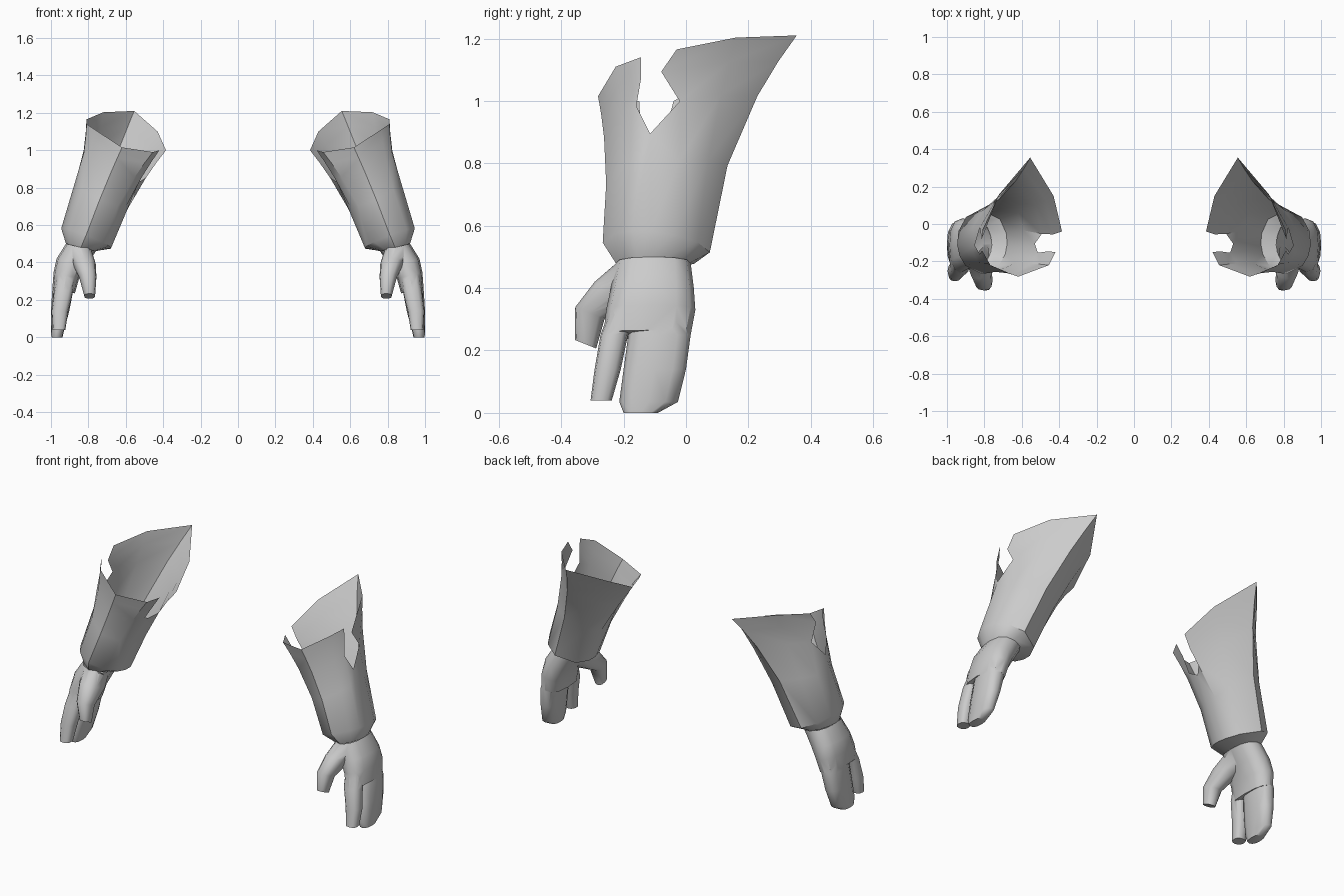
import bpy, bmesh
from math import sin, cos, radians, pi, copysign
from mathutils import Vector

if "Cube" in bpy.data.objects:
    bpy.data.objects.remove(bpy.data.objects["Cube"])


def make(name, bm):
    bmesh.ops.recalc_face_normals(bm, faces=bm.faces[:])
    me = bpy.data.meshes.new(name)
    bm.to_mesh(me)
    bm.free()
    ob = bpy.data.objects.new(name, me)
    bpy.context.collection.objects.link(ob)
    return ob


def apply_mods(ob):
    bpy.ops.object.select_all(action='DESELECT')
    bpy.context.view_layer.objects.active = ob
    ob.select_set(True)
    for m in list(ob.modifiers):
        bpy.ops.object.modifier_apply(modifier=m.name)


def finish(ob, angle):
    ob.modifiers.new("mirror", 'MIRROR').use_mirror_merge = False
    apply_mods(ob)
    bpy.ops.object.shade_smooth_by_angle(angle=radians(angle))


def loft(name, sections, tilt_x=0, tilt_y=0, n=12, square=0.8):
    """Closed loft through sections (z, centre x, radius x, centre y, radius y)."""
    bm = bmesh.new()
    rings = []
    for z, cx, rx, cy, ry in sections:
        ring = []
        for i in range(n):
            a = 2 * pi * i / n
            dx = rx * copysign(abs(cos(a)) ** square, cos(a))
            dy = ry * copysign(abs(sin(a)) ** square, sin(a))
            ring.append(bm.verts.new((cx + dx, cy + dy, z + tilt_x * dx + tilt_y * dy)))
        rings.append(ring)
    for a, b in zip(rings, rings[1:]):
        for i in range(n):
            j = (i + 1) % n
            bm.faces.new((a[i], a[j], b[j], b[i]))
    bm.faces.new(rings[0])
    bm.faces.new(rings[-1])
    return make(name, bm)


# Cuff: columns of hem angle and rim point; the two notch columns stop low
columns = [
    (-6, .852, -.115, .895), (19, .81, -.03, 1.165), (50, .72, .16, 1.203),
    (85, .555, .355, 1.21), (135, .43, .15, 1.10), (165, .385, -.04, 1.0),
    (184, .53, -.105, .83), (203, .42, -.15, 1.0), (230, .455, -.22, .99),
    (270, .62, -.282, 1.015), (312, .765, -.225, 1.11), (334, .81, -.145, 1.14),
]
notches = (0, 6)
shift = {1: (0, .0, -.055), 5: (0, -.02, -.02), 7: (0, -.01, .0), 11: (0, -.015, .0)}
rows = (0, .4, .72, .88, 1)


def axis(z):
    s = (z - .53) / .57
    return Vector((.81 - .21 * s, -.09 + .06 * s, z))


bm = bmesh.new()
cols, wrist = [], []
for i, (ang, x, y, z) in enumerate(columns):
    a = radians(ang)
    hem = Vector((.812 + .134 * cos(a), -.095 + .172 * sin(a), .528 + .052 * cos(a) - .018 * sin(a)))
    rim = Vector((x, y, z))
    wrist.append(bm.verts.new((.84 + .08 * cos(a), -.105 + .12 * sin(a), .48 + .02 * cos(a))))
    if i in notches:
        cols.append([bm.verts.new(hem), bm.verts.new(rim)])
        continue
    d0, d1 = hem - axis(hem.z), rim - axis(rim.z)
    pts = []
    for k, t in enumerate(rows):
        p = axis(hem.z + t * (rim.z - hem.z)) + d0.lerp(d1, t ** 2.2)
        if i in shift and k in (2, 3):
            p.y += shift[i][k - 1]
        pts.append(bm.verts.new(p))
    cols.append(pts)

for i in range(len(cols)):
    j = (i + 1) % len(cols)
    p, q = cols[i], cols[j]
    bm.faces.new((wrist[i], wrist[j], q[0], p[0]))
    bm.faces.new((p[0], q[0], q[1], p[1]))
    if i in notches:
        bm.faces.new((p[1], q[1], q[2]))
    elif j in notches:
        bm.faces.new((p[1], q[1], p[2]))
    else:
        for k in range(1, len(rows) - 1):
            bm.faces.new((p[k], q[k], q[k + 1], p[k + 1]))
cuff = make("gauntlet_cuff", bm)
finish(cuff, 40)

# Hand: palm joined with thumb, index finger and grouped fingers
hand = loft("hand", [(.48, .84, .08, -.105, .12), (.40, .89, .08, -.108, .133),
                     (.33, .918, .068, -.113, .143), (.25, .932, .06, -.125, .14)], tilt_x=.25)
parts = [
    loft("thumb", [(.455, .84, .06, -.15, .07), (.39, .822, .062, -.218, .075),
                   (.32, .803, .046, -.308, .047), (.22, .793, .029, -.322, .034)], tilt_y=-.4),
    loft("index_finger", [(.33, .92, .05, -.19, .055), (.25, .932, .051, -.23, .044),
                          (.14, .952, .045, -.251, .042), (.04, .957, .034, -.272, .034)]),
    loft("grouped_fingers", [(.32, .925, .055, -.085, .09), (.25, .937, .056, -.085, .1),
                             (.14, .951, .049, -.1, .1), (.035, .965, .035, -.12, .094),
                             (0, .968, .03, -.145, .055)]),
]
for part in parts:
    m = hand.modifiers.new(part.name, 'BOOLEAN')
    m.operation, m.solver, m.object = 'UNION', 'EXACT', part
apply_mods(hand)
for part in parts:
    bpy.data.objects.remove(part)

# Open the wrist end
bm = bmesh.new()
bm.from_mesh(hand.data)
cap = [f for f in bm.faces if f.normal.z > .8 and f.calc_center_median().z > .465]
bmesh.ops.delete(bm, geom=cap, context='FACES')
bm.to_mesh(hand.data)
bm.free()
finish(hand, 50)
